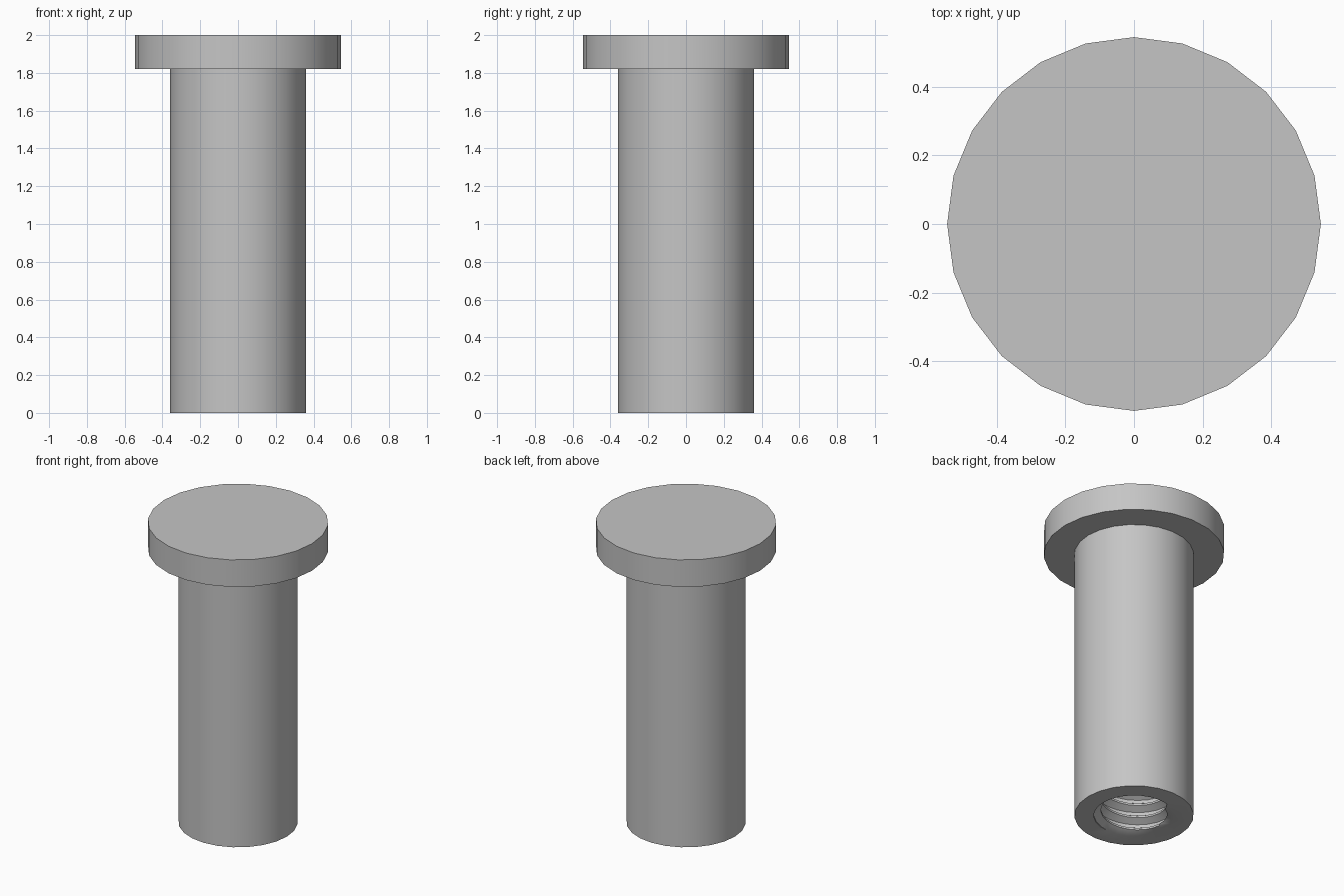
import bpy
import bmesh
from math import cos, sin, pi, radians

SIDES = 24
HEAD_R, HEAD_Z, TOP_Z = 0.545, 1.82, 2.0
SHAFT_R = 0.36
ROOT_R, CREST_R = 0.243, 0.2       # thread radii inside the bore
PITCH, BORE_DEPTH = 0.085, 1.4

cube = bpy.data.objects.get("Cube")
if cube:
    bpy.data.objects.remove(cube, do_unlink=True)

grey = bpy.data.materials.new("plain grey metal")
grey.use_nodes = True
colour = (0.56, 0.56, 0.56, 1)
grey.diffuse_color = colour
grey.node_tree.nodes["Principled BSDF"].inputs["Base Color"].default_value = colour


def finish(bm, name):
    """Weld, fix normals, and turn the bmesh into a shaded object."""
    bmesh.ops.remove_doubles(bm, verts=bm.verts, dist=0.0005)
    bmesh.ops.dissolve_degenerate(bm, edges=bm.edges, dist=0.0001)
    bmesh.ops.recalc_face_normals(bm, faces=bm.faces)
    mesh = bpy.data.meshes.new(name)
    bm.to_mesh(mesh)
    bm.free()
    mesh.materials.append(grey)
    obj = bpy.data.objects.new(name, mesh)
    bpy.context.collection.objects.link(obj)
    bpy.ops.object.select_all(action='DESELECT')
    obj.select_set(True)
    bpy.context.view_layer.objects.active = obj
    bpy.ops.object.shade_smooth_by_angle(angle=radians(30))
    return obj


def ring(bm, r, z):
    return [bm.verts.new((r * cos(2 * pi * i / SIDES), r * sin(2 * pi * i / SIDES), z))
            for i in range(SIDES)]


def bridge(bm, a, b):
    for i in range(SIDES):
        j = (i + 1) % SIDES
        bm.faces.new((a[i], a[j], b[j], b[i]))


# Flat round head
bm = bmesh.new()
low, high = ring(bm, HEAD_R, HEAD_Z), ring(bm, HEAD_R, TOP_Z)
bridge(bm, low, high)
bm.faces.new(low)
bm.faces.new(high)
finish(bm, "head")

# Shaft wall, bottom rim and closed top
bm = bmesh.new()
bottom, top = ring(bm, SHAFT_R, 0), ring(bm, SHAFT_R, HEAD_Z)
mouth = ring(bm, ROOT_R, 0)
bridge(bm, bottom, top)
bridge(bm, mouth, bottom)
bm.faces.new(top)

# Helical thread lining the bore, clamped flat at both ends
profile = [(0, ROOT_R), (0.25, ROOT_R), (0.55, CREST_R), (0.7, CREST_R)]
turns = int(BORE_DEPTH / PITCH) + 3
columns = []
for i in range(SIDES + 1):
    angle = 2 * pi * i / SIDES
    column = []
    for turn in range(-1, turns):
        for step, r in profile:
            z = PITCH * (turn + step + i / SIDES)
            if z <= 0.002:
                z, r = 0, ROOT_R
            elif z >= BORE_DEPTH:
                z, r = BORE_DEPTH, CREST_R
            column.append(bm.verts.new((r * cos(angle), r * sin(angle), z)))
    columns.append(column)
for a, b in zip(columns, columns[1:]):
    for k in range(len(a) - 1):
        bm.faces.new((a[k], b[k], b[k + 1], a[k + 1]))

# Blind end of the bore
bm.faces.new(ring(bm, CREST_R, BORE_DEPTH))
finish(bm, "threaded_shaft")
